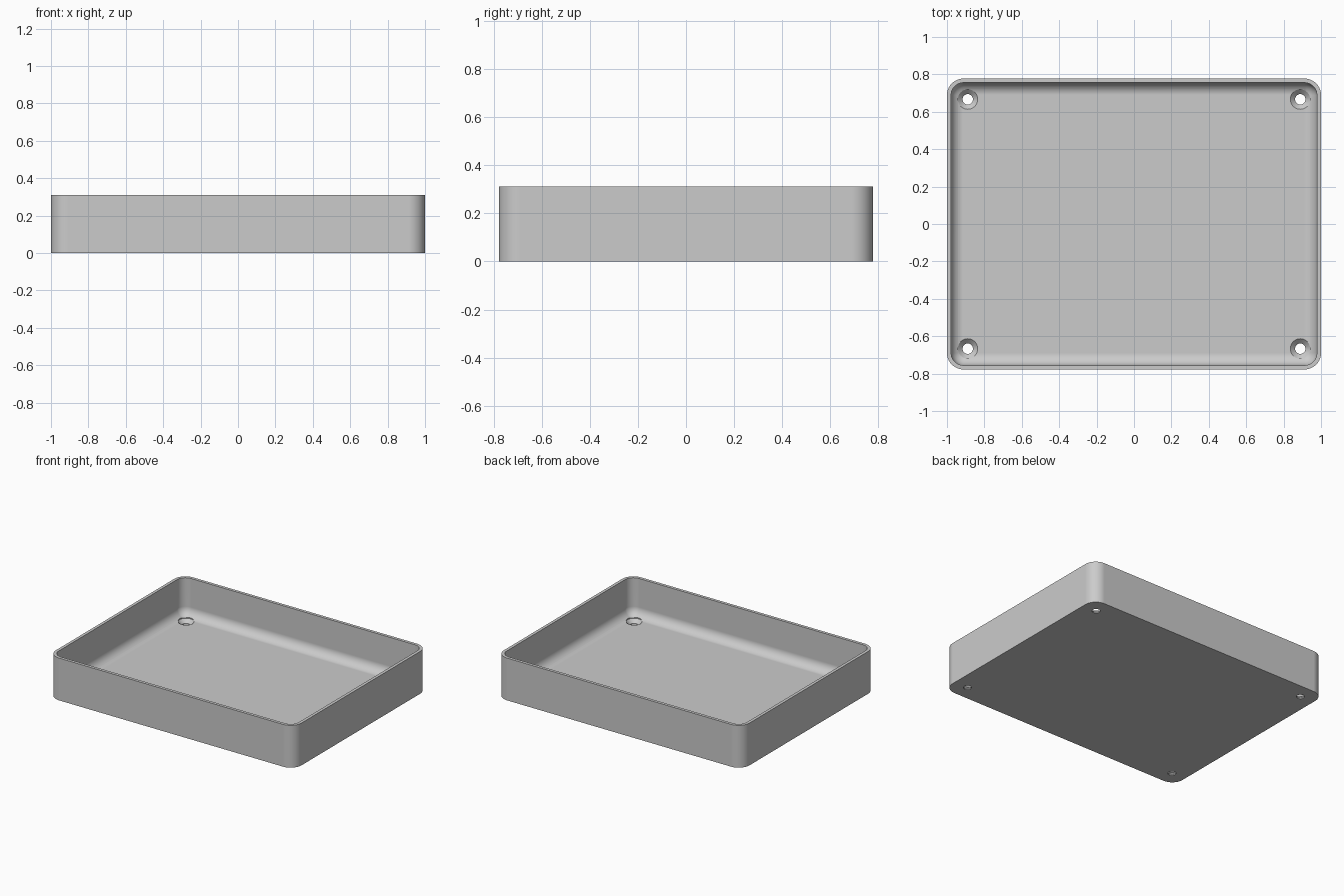
import bpy, bmesh, math
from mathutils import Vector

if "Cube" in bpy.data.objects:
    bpy.data.objects.remove(bpy.data.objects["Cube"])

MM = 2 / 90                      # one unit of the tray's own measure
LENGTH, WIDTH, HEIGHT = 90 * MM, 70 * MM, 14 * MM
WALL, FLOOR = MM, 1.5 * MM
CORNER = 4 * MM
HOLE_INSET, HOLE_R, SINK_R = 5 * MM, 1.25 * MM, 2.4 * MM

grey = bpy.data.materials.new("grey plastic")
grey.use_nodes = True
colour = (0.6, 0.6, 0.6, 1)
grey.diffuse_color = colour
grey.node_tree.nodes["Principled BSDF"].inputs["Base Color"].default_value = colour


def finish(bm, name):
    mesh = bpy.data.meshes.new(name)
    bmesh.ops.recalc_face_normals(bm, faces=bm.faces)
    bm.to_mesh(mesh)
    bm.free()
    mesh.materials.append(grey)
    obj = bpy.data.objects.new(name, mesh)
    bpy.context.collection.objects.link(obj)
    return obj


def rounded_box(name, sx, sy, z0, z1, radius, round_bottom=False):
    """Box with rounded upright edges and, if asked, a rounded bottom."""
    bm = bmesh.new()
    bmesh.ops.create_cube(bm, size=1)
    for v in bm.verts:
        v.co = Vector((v.co.x * sx, v.co.y * sy, z0 if v.co.z < 0 else z1))

    def chosen(e):
        a, b = (v.co.z for v in e.verts)
        return abs(a - b) > 1e-4 or (round_bottom and max(a, b) < z0 + 1e-4)

    bmesh.ops.bevel(bm, geom=[e for e in bm.edges if chosen(e)], offset=radius,
                    segments=10, profile=0.5, affect='EDGES')
    return finish(bm, name)


def countersink(name, x, y):
    """Lathed screw-hole cutter: narrow bore, cone, wide clearance above."""
    profile = [(HOLE_R, -0.1), (HOLE_R, FLOOR - (SINK_R - HOLE_R)),
               (SINK_R, FLOOR), (SINK_R, FLOOR + CORNER)]
    bm = bmesh.new()
    n = 32
    rings = [[bm.verts.new((x + r * math.cos(i * math.tau / n),
                            y + r * math.sin(i * math.tau / n), z))
              for i in range(n)] for r, z in profile]
    for low, high in zip(rings, rings[1:]):
        for i in range(n):
            j = (i + 1) % n
            bm.faces.new((low[i], low[j], high[j], high[i]))
    bm.faces.new(rings[0])
    bm.faces.new(rings[-1])
    return finish(bm, name)


# Outer shell
tray = rounded_box("tray", LENGTH, WIDTH, 0, HEIGHT, CORNER)

# Hollow with a filleted floor, then the four countersunk corner holes
cutters = [rounded_box("hollow_cutter", LENGTH - 2 * WALL, WIDTH - 2 * WALL,
                       FLOOR, HEIGHT + 0.2, CORNER - WALL, True)]
for sx in (-1, 1):
    for sy in (-1, 1):
        cutters.append(countersink("hole_cutter", sx * (LENGTH / 2 - HOLE_INSET),
                                   sy * (WIDTH / 2 - HOLE_INSET)))

bpy.ops.object.select_all(action='DESELECT')
bpy.context.view_layer.objects.active = tray
tray.select_set(True)
for cutter in cutters:
    cutter.hide_render = True
    mod = tray.modifiers.new("cut", 'BOOLEAN')
    mod.operation = 'DIFFERENCE'
    mod.solver = 'EXACT'
    mod.object = cutter
    bpy.ops.object.modifier_apply(modifier=mod.name)
for cutter in cutters:
    bpy.data.objects.remove(cutter)

# Soft fillets, crisp rim and holes
bpy.ops.object.shade_smooth_by_angle(angle=math.radians(30))
normals = tray.modifiers.new("flat_floor_normals", 'WEIGHTED_NORMAL')
normals.keep_sharp = True
